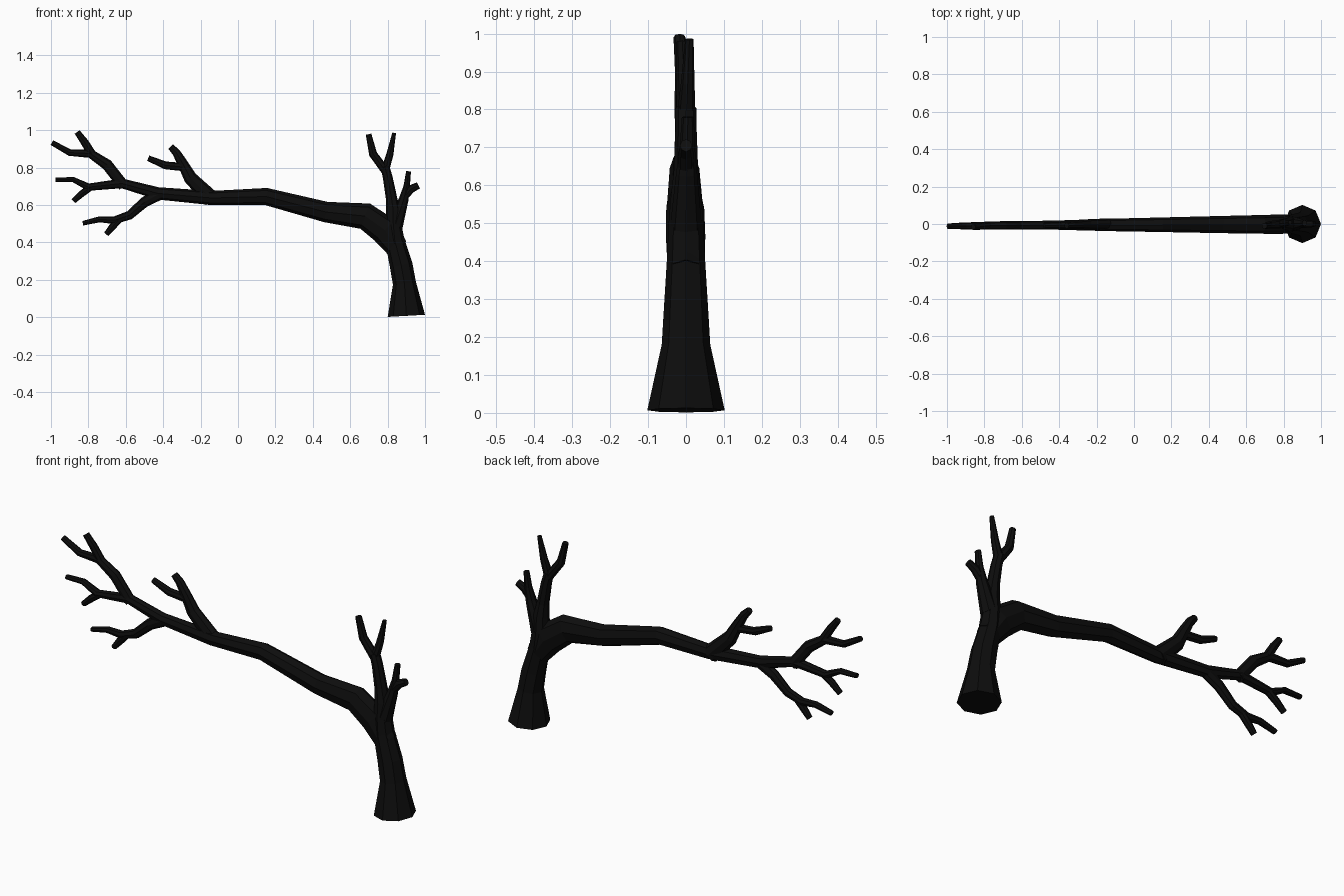
import bpy, bmesh, math
from mathutils import Vector

SIDES = 8
bark = bpy.data.materials.new("black bark")
bark.diffuse_color = (0.004, 0.004, 0.004, 1)


def limb(name, pts, y0=0.0, y1=0.0):
    """Tapered, mitred tube through (x, z, radius, depth radius) points."""
    bm = bmesh.new()
    P = [Vector((p[0], 0, p[1])) for p in pts]
    n = len(P)
    rings = []
    for i, p in enumerate(pts):
        a = (P[i] - P[i - 1]).normalized() if i > 0 else Vector()
        b = (P[i + 1] - P[i]).normalized() if i < n - 1 else Vector()
        t = (a + b).normalized()
        side = Vector((t.z, 0, -t.x))
        y = y0 + (y1 - y0) * i / (n - 1)
        ring = []
        for k in range(SIDES):
            ang = 2 * math.pi * k / SIDES
            v = P[i] + side * (p[2] * math.cos(ang))
            v.y = y + p[3] * math.sin(ang)
            v.z = max(v.z, 0)
            ring.append(bm.verts.new(v))
        rings.append(ring)
    for r, s in zip(rings, rings[1:]):
        for k in range(SIDES):
            j = (k + 1) % SIDES
            bm.faces.new((r[k], r[j], s[j], s[k]))
    bm.faces.new(rings[0][::-1])
    bm.faces.new(rings[-1])
    bmesh.ops.recalc_face_normals(bm, faces=bm.faces)
    me = bpy.data.meshes.new(name)
    bm.to_mesh(me)
    bm.free()
    me.materials.append(bark)
    ob = bpy.data.objects.new(name, me)
    bpy.context.collection.objects.link(ob)


# Trunk and its upright crown
limb("trunk", [(.90, .007, .10, .102), (.89, .18, .062, .064), (.872, .28, .061, .058),
               (.838, .41, .052, .050), (.83, .50, .043, .046), (.83, .57, .038, .040),
               (.82, .64, .030, .032), (.80, .75, .026, .028), (.785, .805, .024, .027)])
limb("crown_left_twig", [(.79, .78, .023, .025), (.722, .872, .022, .020),
                         (.698, .978, .015, .016)], 0, -.01)
limb("crown_right_twig", [(.785, .78, .022, .025), (.812, .87, .019, .018),
                          (.835, .985, .010, .011)], 0, .009)
limb("side_shoot", [(.84, .49, .042, .042), (.886, .63, .026, .028),
                    (.902, .70, .017, .020), (.912, .78, .013, .016)], 0, .005)
limb("side_shoot_fork", [(.882, .635, .020, .022), (.925, .685, .022, .020),
                         (.965, .705, .018, .016)])

# Long horizontal branch
limb("main_branch", [(.85, .37, .06, .048), (.785, .465, .078, .052), (.68, .54, .072, .050),
                     (.47, .562, .055, .046), (.15, .645, .046, .039), (-.14, .637, .038, .033),
                     (-.43, .662, .033, .024), (-.62, .715, .026, .023), (-.80, .695, .020, .020),
                     (-.88, .735, .014, .018), (-.975, .735, .012, .015)], 0, -.01)
limb("main_tip_fork", [(-.78, .70, .018, .020), (-.835, .66, .018, .017),
                       (-.88, .62, .014, .015)], -.008, -.008)

# Upper end branch
limb("upper_branch", [(-.61, .70, .03, .022), (-.70, .815, .030, .023), (-.79, .875, .024, .020),
                      (-.90, .880, .018, .018), (-.995, .933, .014, .015)], -.006, -.012)
limb("upper_branch_fork", [(-.78, .87, .023, .020), (-.82, .935, .021, .018),
                           (-.86, .99, .016, .016)], -.008, -.017)

# Lower end branch
limb("lower_branch", [(-.41, .665, .034, .022), (-.50, .615, .028, .022), (-.58, .545, .024, .020),
                      (-.66, .518, .021, .019), (-.74, .523, .016, .017),
                      (-.83, .502, .012, .015)], -.006, -.01)
limb("lower_branch_fork", [(-.63, .53, .020, .019), (-.67, .485, .019, .017),
                           (-.705, .443, .014, .015)], -.008, -.008)

# Middle branch
limb("middle_branch", [(-.14, .63, .045, .030), (-.255, .745, .036, .027), (-.295, .82, .028, .022),
                       (-.33, .88, .022, .019), (-.36, .912, .017, .016)], 0, -.008)
limb("middle_branch_fork", [(-.27, .80, .022, .020), (-.39, .812, .021, .018),
                            (-.48, .850, .015, .015)], -.004, -.008)
